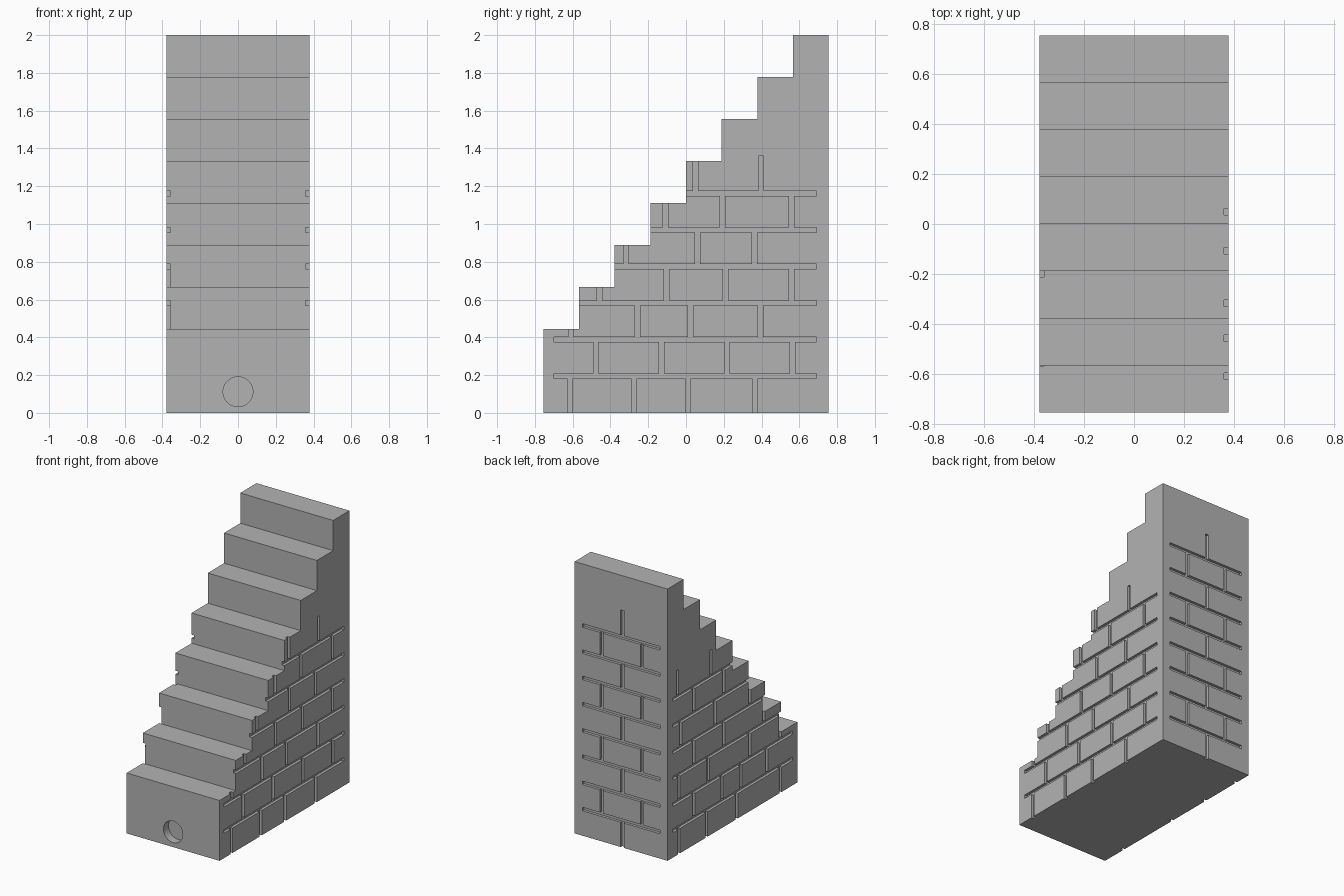
import bpy
import bmesh
import math
from mathutils import Matrix, Vector

cube = bpy.data.objects.get("Cube")
if cube:
    bpy.data.objects.remove(cube, do_unlink=True)

HALF_W, HALF_D = 0.378, 0.755
STEPS, RISE = 8, 2 / 9
COURSE, JOINT = 0.193, 0.026     # brick course pitch and mortar width
BED_DEPTH, HEAD_DEPTH = 0.02, 0.018

stone = bpy.data.materials.new("stone_grey")
stone.use_nodes = True
colour = (0.45, 0.45, 0.45, 1)
stone.diffuse_color = colour
stone.node_tree.nodes["Principled BSDF"].inputs["Base Color"].default_value = colour


def make_object(name, bm):
    bmesh.ops.recalc_face_normals(bm, faces=bm.faces)
    mesh = bpy.data.meshes.new(name)
    bm.to_mesh(mesh)
    bm.free()
    obj = bpy.data.objects.new(name, mesh)
    bpy.context.collection.objects.link(obj)
    mesh.materials.append(stone)
    return obj


def add_box(bm, low, high):
    low, high = Vector(low), Vector(high)
    size = high - low
    matrix = Matrix.Translation((low + high) / 2) @ Matrix.Diagonal((*size, 1))
    bmesh.ops.create_cube(bm, size=1, matrix=matrix)


# Staircase body: stepped profile extruded across the width
profile = [(-HALF_D, 0)]
tread = 2 * HALF_D / STEPS
for i in range(STEPS):
    y, z = -HALF_D + i * tread, (i + 2) * RISE
    profile += [(y, z), (y + tread, z)]
profile.append((HALF_D, 0))
bm = bmesh.new()
side = bm.faces.new([bm.verts.new((-HALF_W, y, z)) for y, z in profile])
grown = bmesh.ops.extrude_face_region(bm, geom=[side])
bmesh.ops.translate(bm, vec=(2 * HALF_W, 0, 0),
                    verts=[v for v in grown["geom"] if isinstance(v, bmesh.types.BMVert)])
stairs = make_object("brick_staircase", bm)


def add_groove(bm, face, a, b, z0, z1, depth):
    """Slot in a wall; a and b run along y on the sides, along x on the back."""
    out = 0.05
    if face == "back":
        add_box(bm, (a, HALF_D - depth, z0), (b, HALF_D + out, z1))
    else:
        xs = sorted(face * d for d in (HALF_W - depth, HALF_W + out))
        add_box(bm, (xs[0], a, z0), (xs[1], b, z1))


def add_brickwork(bm, face, start, end, rows):
    for i, joints in enumerate(rows):
        # Bed joint above each course except the last
        bed = (i + 1) * COURSE + 0.003
        last = i == len(rows) - 1
        if not last:
            add_groove(bm, face, start, end, bed - JOINT / 2, bed + JOINT / 2, BED_DEPTH)
        # Head joints run between the beds
        low = i * COURSE if i else -0.05
        for c in joints:
            add_groove(bm, face, c - JOINT / 2, c + JOINT / 2, low,
                       bed + 0.005 if last else bed, HEAD_DEPTH)


plus_x_rows = [
    (-0.615, -0.275, 0.01, 0.365),
    (-0.478, -0.13, 0.217, 0.563),
    (-0.61, -0.257, 0.024, 0.394),
    (-0.458, -0.103, 0.209, 0.558),
    (-0.318, 0.06, 0.362),
    (-0.108, 0.193, 0.558),
    (0.05, 0.397),
]
minus_x_rows = [
    (-0.56, -0.05, 0.3, 0.62),
    (-0.4, -0.1, 0.12, 0.45),
    (-0.555, -0.2, 0.28, 0.62),
    (-0.365, 0.1, 0.45),
    (-0.2, 0.2, 0.6),
    (0.1, 0.45),
    (0.25, 0.64),
]
back_rows = [(-0.17, 0.16) if i % 2 else (-0.01,) for i in range(9)]

# Mortar joints on both sides and the back
bm = bmesh.new()
add_brickwork(bm, 1, -0.7, 0.69, plus_x_rows)
add_brickwork(bm, -1, -0.7, 0.69, minus_x_rows)
add_brickwork(bm, "back", -0.315, 0.315, back_rows)

# Round recess in the front
bmesh.ops.create_cone(
    bm, cap_ends=True, segments=48, radius1=0.079, radius2=0.079, depth=0.12,
    matrix=Matrix.Translation((0, -HALF_D, 0.112)) @ Matrix.Rotation(math.pi / 2, 4, "X"))
cutter = make_object("joint_cutter", bm)
cutter.hide_render = True

# Cut the joints and recess, then drop the cutter
cut = stairs.modifiers.new("joints", "BOOLEAN")
cut.operation = "DIFFERENCE"
cut.solver = "EXACT"
cut.use_self = True
cut.object = cutter
bpy.context.view_layer.update()
graph = bpy.context.evaluated_depsgraph_get()
result = bpy.data.meshes.new_from_object(stairs.evaluated_get(graph))
stairs.modifiers.clear()
stairs.data = result
bpy.data.objects.remove(cutter, do_unlink=True)
